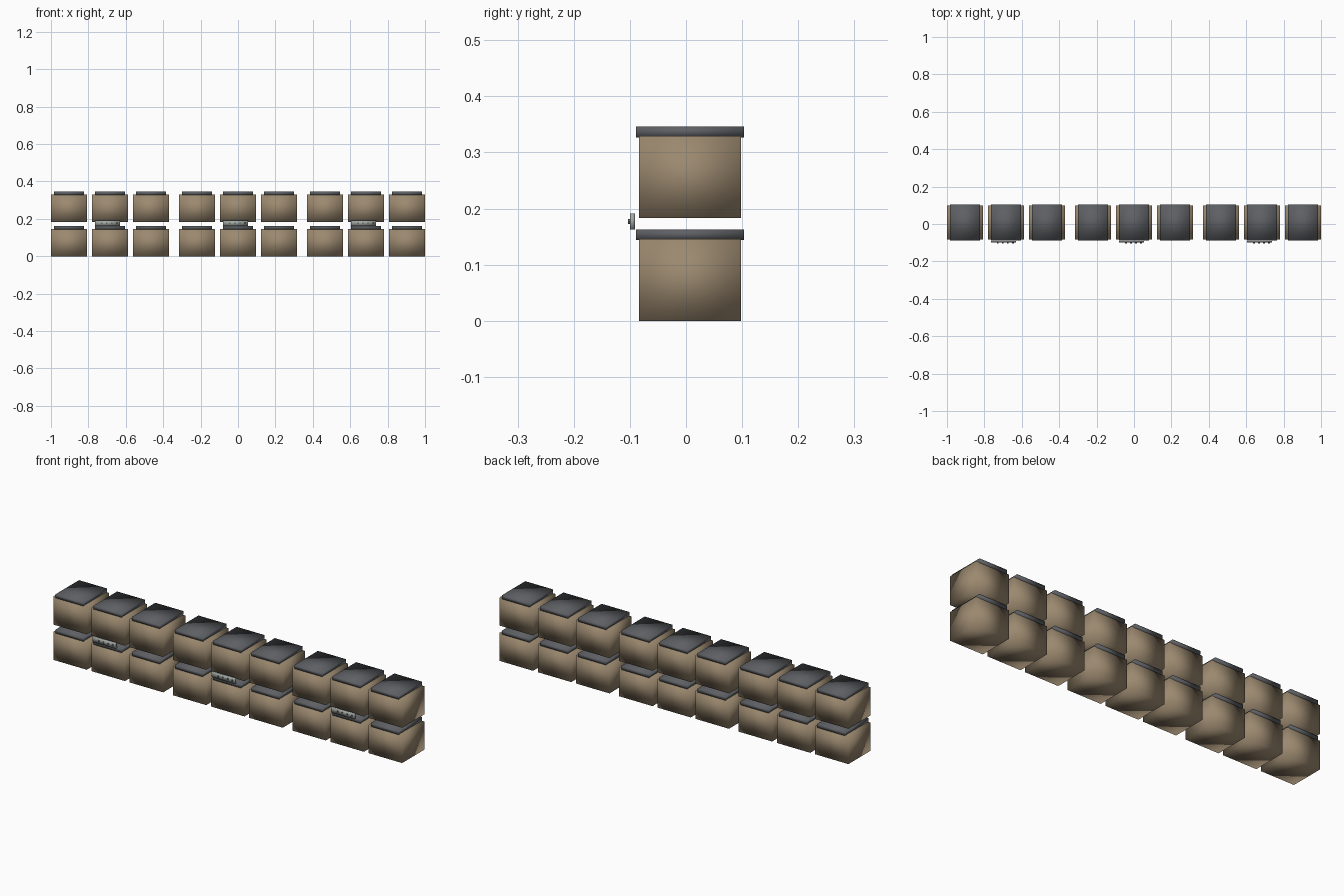
import bpy

if "Cube" in bpy.data.objects:
    bpy.data.objects.remove(bpy.data.objects["Cube"])


def material(name, rgb):
    m = bpy.data.materials.new(name)
    m.diffuse_color = (*rgb, 1)
    m.use_nodes = True
    m.node_tree.nodes["Principled BSDF"].inputs["Base Color"].default_value = m.diffuse_color
    return m


TAN = material("tan", (0.33, 0.25, 0.16))
DARK = material("dark_grey", (0.11, 0.115, 0.125))
PLATE = material("plate_grey", (0.36, 0.39, 0.37))
KNOB = material("knob_grey", (0.13, 0.14, 0.13))


def box(name, x, ys, zs, width, mat, smooth=True):
    """Box centred on x, spanning the given y and z ranges."""
    bpy.ops.mesh.primitive_cube_add(size=1, location=(x, sum(ys) / 2, sum(zs) / 2))
    ob = bpy.context.object
    ob.name = name
    ob.scale = (width, ys[1] - ys[0], zs[1] - zs[0])
    bpy.ops.object.transform_apply(location=False, rotation=False, scale=True)
    ob.data.materials.append(mat)
    if smooth:
        bpy.ops.object.shade_smooth()
    return ob


for group in (-1, 0, 1):
    gx = group * 0.685
    # Three columns of two stacked padded blocks with dark caps
    for col in (-1, 0, 1):
        x = gx + col * 0.219
        for z in (0, 0.183):
            box("block", x, (-0.084, 0.098), (z, z + 0.146), 0.192, TAN)
            box("block_cap", x, (-0.089, 0.103), (z + 0.144, z + 0.163), 0.16, DARK)
    # Small front plate with a row of knobs
    px = gx - 0.0135
    box("front_plate", px, (-0.1, -0.091), (0.163, 0.191), 0.134, PLATE)
    for i in range(4):
        bpy.ops.mesh.primitive_cylinder_add(
            vertices=12, radius=0.0048, depth=0.006,
            location=(px - 0.03 + i * 0.027, -0.1, 0.177), rotation=(1.5708, 0, 0))
        knob = bpy.context.object
        knob.name = "plate_knob"
        knob.data.materials.append(KNOB)
        bpy.ops.object.shade_smooth_by_angle()
